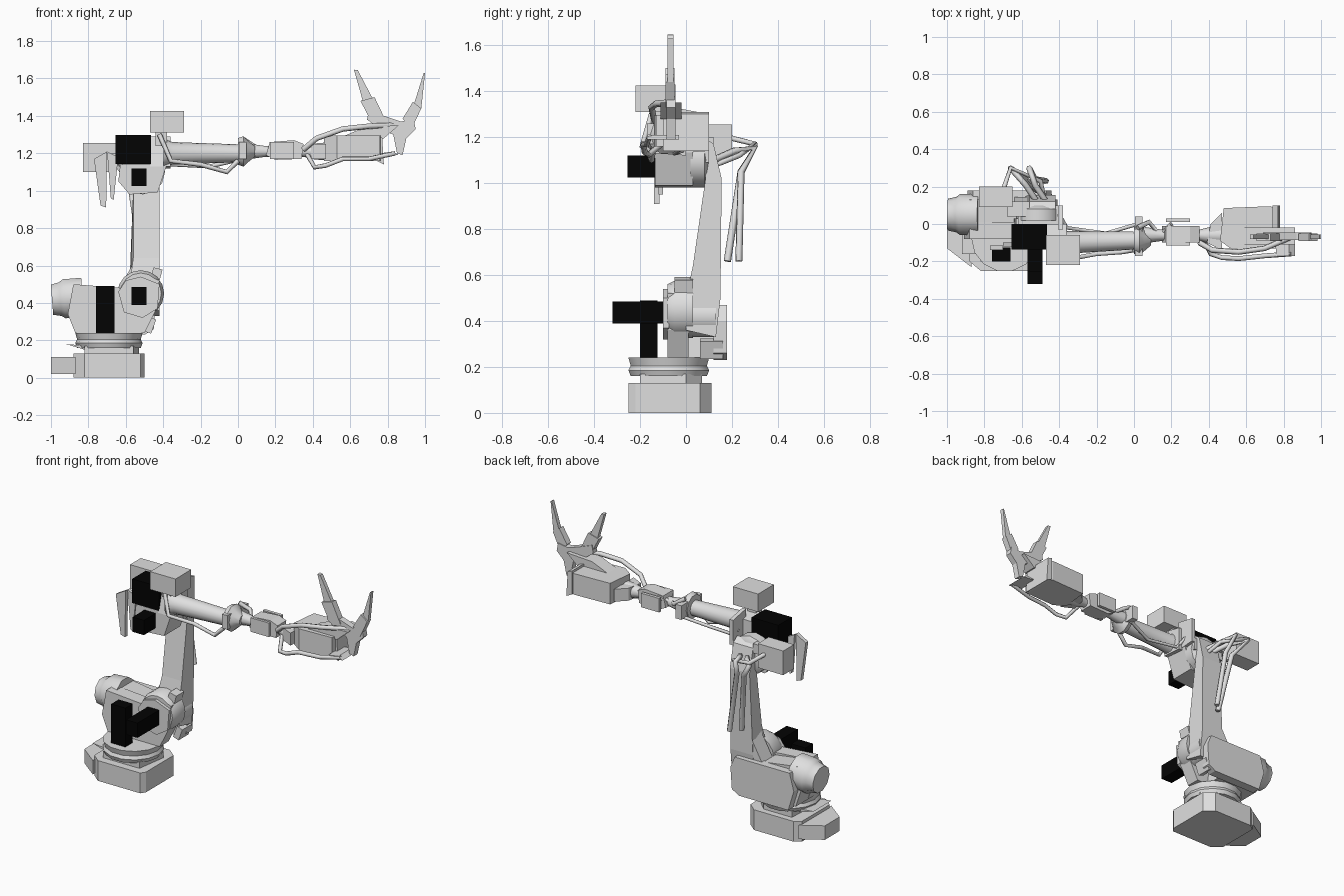
import bpy, bmesh, math
from mathutils import Vector

cube = bpy.data.objects.get("Cube")
if cube:
    bpy.data.objects.remove(cube)


def material(name, rgb):
    m = bpy.data.materials.new(name)
    m.use_nodes = True
    m.diffuse_color = (*rgb, 1)
    m.node_tree.nodes["Principled BSDF"].inputs["Base Color"].default_value = (*rgb, 1)
    return m


GREY = material("light grey", (0.74, 0.74, 0.74))
BLACK = material("motor black", (0.001, 0.001, 0.001))


def finish(name, bm, mat=GREY, smooth=False):
    bmesh.ops.recalc_face_normals(bm, faces=bm.faces)
    me = bpy.data.meshes.new(name)
    bm.to_mesh(me)
    bm.free()
    me.materials.append(mat)
    ob = bpy.data.objects.new(name, me)
    bpy.context.collection.objects.link(ob)
    if smooth:
        bpy.ops.object.select_all(action='DESELECT')
        ob.select_set(True)
        bpy.context.view_layer.objects.active = ob
        bpy.ops.object.shade_smooth_by_angle(angle=math.radians(40))
    return ob


def box(name, x, y, z, mat=GREY, tilt=0):
    """Box between pairs of limits, tilted about y."""
    bm = bmesh.new()
    bmesh.ops.create_cube(bm, size=1)
    size = Vector((x[1] - x[0], y[1] - y[0], z[1] - z[0]))
    for v in bm.verts:
        v.co = v.co * size
    ob = finish(name, bm, mat)
    ob.location = [(a + b) / 2 for a, b in (x, y, z)]
    ob.rotation_euler.y = math.radians(tilt)
    return ob


def prism(name, points, low, high, axis='y'):
    """Profile extruded along one axis; points are the other two coordinates."""
    def place(a, b, d):
        return {'x': (d, a, b), 'y': (a, d, b), 'z': (a, b, d)}[axis]
    bm = bmesh.new()
    ends = [[bm.verts.new(place(a, b, d)) for a, b in points] for d in (low, high)]
    n = len(points)
    for e in ends:
        bm.faces.new(e)
    for i in range(n):
        j = (i + 1) % n
        bm.faces.new((ends[0][i], ends[0][j], ends[1][j], ends[1][i]))
    return finish(name, bm)


def lathe(name, start, direction, profile, sides=16):
    """Turned part: profile is (distance, radius) along a direction."""
    bm = bmesh.new()
    turn = Vector(direction).to_track_quat('Z', 'Y')
    rings = []
    for d, r in profile:
        rings.append([bm.verts.new(Vector(start) + turn @ Vector((
            r * math.cos(math.tau * i / sides), r * math.sin(math.tau * i / sides), d)))
            for i in range(sides)])
    for p, q in zip(rings, rings[1:]):
        for i in range(sides):
            j = (i + 1) % sides
            bm.faces.new((p[i], p[j], q[j], q[i]))
    bm.faces.new(rings[0])
    bm.faces.new(rings[-1])
    return finish(name, bm, GREY, True)


def hose(name, points, radius):
    cu = bpy.data.curves.new(name, 'CURVE')
    cu.dimensions = '3D'
    cu.bevel_depth = radius
    cu.bevel_resolution = 1
    cu.use_fill_caps = True
    sp = cu.splines.new('POLY')
    sp.points.add(len(points) - 1)
    for p, co in zip(sp.points, points):
        p.co = (*co, 1)
    tmp = bpy.data.objects.new(name + "_path", cu)
    bpy.context.collection.objects.link(tmp)
    me = bpy.data.meshes.new_from_object(tmp.evaluated_get(bpy.context.evaluated_depsgraph_get()))
    bpy.data.objects.remove(tmp)
    me.materials.clear()
    me.materials.append(GREY)
    ob = bpy.data.objects.new(name, me)
    bpy.context.collection.objects.link(ob)


# Base and turntable
prism("base", [(-.88, -.2), (-.82, -.25), (-.52, -.25), (-.5, -.22), (-.5, .06),
               (-.56, .11), (-.84, .11), (-.88, .08)], 0.0, .13, 'z')
prism("base_top", [(-.82, -.2), (-.56, -.2), (-.53, 0), (-.6, .07), (-.8, .07)], .13, .17, 'z')
prism("base_connector", [(-1, -.13), (-.87, -.23), (-.87, .1), (-1, .02)], .02, .11, 'z')
prism("base_bracket", [(-.92, .18), (-.82, .15), (-.8, .17)], -.16, .02)
lathe("turntable", (-.69, -.075, .16), (0, 0, 1), [(0, .17), (.025, .18), (.045, .17), (.08, .18)], 14)

# Shoulder housing
prism("shoulder_front", [(-.87, .24), (-.91, .34), (-.88, .5), (-.62, .48), (-.52, .56), (-.42, .52),
                         (-.44, .36), (-.5, .24)], -.08, .01)
prism("shoulder_middle", [(-.87, .24), (-.91, .36), (-.88, .5), (-.6, .46), (-.58, .24)], .01, .13)
prism("shoulder_rear", [(-.85, .23), (-.89, .36), (-.86, .47), (-.6, .47), (-.47, .47),
                        (-.44, .4), (-.45, .26), (-.5, .23)], .12, .178)
lathe("shoulder_motor", (-.83, .05, .43), (-1, 0, -.08), [(0, .11), (.1, .11), (.12, .095), (.165, .085)], 10)
prism("shoulder_flange", [(-.64, .46), (-.61, .35), (-.51, .32), (-.43, .37), (-.42, .5),
                          (-.52, .54), (-.6, .52)], -.1, -.075)
lathe("shoulder_joint", (-.52, -.08, .45), (0, 1, 0), [(0, .11), (.03, .125), (.11, .125)])
box("shoulder_stop", (-.46, -.41), (-.05, .03), (.53, .585), tilt=15)
box("shoulder_foot", (-.49, -.45), (.06, .16), (.24, .32), tilt=20)

# Lower arm, tapering from shoulder to elbow
arm = prism("lower_arm", [(-.0, .36), (.13, .33), (.15, .5), (.155, 1.02), (.12, 1.17), (.08, 1.2),
                          (.085, 1.02), (.03, .64), (0, .5)], -.58, -.42, 'x')
for v in arm.data.vertices:
    if v.co.z > .6 and v.co.x < -.5:
        v.co.x = -.56
prism("arm_gusset", [(-.55, .63), (-.55, .45), (-.65, .45)], .04, .145)
lathe("arm_cap", (-.5, .02, .42), (0, 1, 0), [(0, .09), (.11, .09)], 12)

# Elbow
prism("elbow_lower", [(-.63, 1.14), (-.64, 1.05), (-.58, .98), (-.43, .99), (-.4, 1.08), (-.38, 1.14)], -.135, .03)
lathe("elbow_joint", (-.51, .02, 1.1), (0, 1, 0), [(0, .12), (.06, .12), (.08, .09)], 12)
prism("elbow_plate", [(-.03, 1.13), (.1, 1.14), (.1, 1.3), (-.03, 1.325)], -.405, -.38, 'x')
prism("elbow_front", [(-.14, 1.13), (0, 1.12), (0, 1.27), (-.1, 1.29)], -.47, -.36, 'x')
box("elbow_cover", (-.62, -.4), (0, .1), (1.09, 1.17))
box("top_cabinet", (-.47, -.29), (-.22, -.06), (1.31, 1.425))
box("cabinet_post", (-.44, -.38), (-.14, -.08), (1.24, 1.32))
box("rear_cabinet", (-.83, -.65), (.09, .2), (1.1, 1.255))
box("cabinet_bracket", (-.68, -.56), (.04, .12), (1.14, 1.2))

# Motors
for name, x, y, z in (
        ("base_motor", (-.76, -.66), (-.2, -.125), (.24, .49)),
        ("shoulder_drive", (-.57, -.49), (-.32, -.085), (.39, .485)),
        ("elbow_drive", (-.57, -.49), (-.255, -.13), (1.025, 1.12)),
        ("forearm_motor", (-.655, -.465), (-.137, 0), (1.142, 1.297))):
    box(name, x, y, z, BLACK)

# Forearm and wrist
Y = -.085
lathe("forearm", (-.4, Y - .015, 1.2), (1, .03, 0), [(0, .08), (.05, .06), (.4, .048)])
lathe("forearm_collar", (0, Y, 1.21), (1, 0, 0), [(0, .075), (.03, .085), (.055, .06), (.09, .03)], 10)
box("collar_clamp", (.005, .045), (-.17, .04), (1.17, 1.26))
lathe("wrist_shaft", (.05, -.06, 1.21), (1, 0, 0), [(0, .045), (.1, .03), (.3, .03), (.36, .045), (.42, .05)], 10)
prism("wrist_box", [(.15, 1.19), (.2, 1.165), (.34, 1.17), (.35, 1.25), (.3, 1.27), (.17, 1.26)], -.1, -.01)
for side in (-.115, .01):
    box("wrist_plate", (.17, .3), (side, side + .02), (1.17, 1.26))
prism("wrist_mount", [(.39, -.1), (.47, -.14), (.47, .06), (.41, 0)], 1.17, 1.25, 'z')

# Tool head
prism("tool_body", [(.46, -.09), (.53, -.14), (.76, -.13), (.77, .07), (.73, .095), (.48, .085)], 1.16, 1.295, 'z')
prism("tool_saddle", [(.56, 1.29), (.68, 1.34), (.86, 1.35), (.78, 1.28)], -.11, -.02)
prism("tool_flange", [(.74, 1.16), (.78, 1.14), (.77, 1.3), (.74, 1.31)], -.1, .1)
prism("fork_plate", [(.7, 1.43), (.69, 1.38), (.76, 1.33), (.83, 1.3), (.85, 1.2), (.88, 1.19), (.9, 1.28),
                     (.95, 1.33), (.94, 1.38), (.87, 1.37), (.78, 1.4)], -.085, -.045)
prism("fork_arm_right", [(.655, 1.48), (.714, 1.365), (.79, 1.375), (.73, 1.5)], -.09, -.05)
prism("fork_arm_left", [(.88, 1.385), (.928, 1.33), (.98, 1.44), (.935, 1.475)], -.09, -.05)
prism("fork_tip_right", [(.67, 1.47), (.62, 1.647), (.64, 1.645), (.727, 1.48)], -.08, -.055)
prism("fork_tip_left", [(.94, 1.46), (.993, 1.63), (1, 1.63), (.98, 1.44)], -.08, -.055)
prism("fork_guard", [(.76, 1.2), (.86, 1.19), (.83, 1.21)], -.17, -.03)

# Hanging side strips
prism("side_strip_outer", [(-.77, 1.17), (-.7, 1.21), (-.705, .91), (-.735, .92)], -.14, -.115)
prism("side_strip_inner", [(-.7, 1.21), (-.64, 1.18), (-.665, .95), (-.68, .96)], -.12, -.1)

# Hoses
for dx in (0, .05):
    hose("rear_hose", [(-.52 + dx, .12, 1.1), (-.58 + dx, .21, 1.14), (-.66 + dx * 2, .3, 1.155),
                       (-.58 + dx, .24, 1.05), (-.52 + dx, .18 + dx, .66)], .016)
hose("upper_rear_hose", [(-.7, .18, 1.2), (-.66, .3, 1.17), (-.5, .23, 1.12), (-.48, .13, 1.08)], .013)
hose("forearm_hose", [(-.42, -.15, 1.3), (-.36, -.19, 1.16), (-.2, -.16, 1.14), (-.06, -.15, 1.1),
                      (.0, -.14, 1.16)], .013)
hose("forearm_hose_rear", [(-.4, .05, 1.22), (-.36, -.02, 1.14), (-.15, -.05, 1.13), (.02, .0, 1.17)], .011)
hose("collar_hose", [(.02, -.02, 1.28), (.08, .01, 1.24), (.14, -.06, 1.21), (.2, .0, 1.25)], .014)
hose("tool_hose_upper", [(.35, -.1, 1.22), (.42, -.14, 1.28), (.56, -.15, 1.33), (.7, -.13, 1.345),
                         (.84, -.07, 1.35)], .015)
hose("tool_hose_lower", [(.36, -.06, 1.21), (.41, -.16, 1.125), (.47, -.18, 1.135), (.56, -.185, 1.17),
                         (.7, -.17, 1.17), (.84, -.16, 1.2)], .013)
